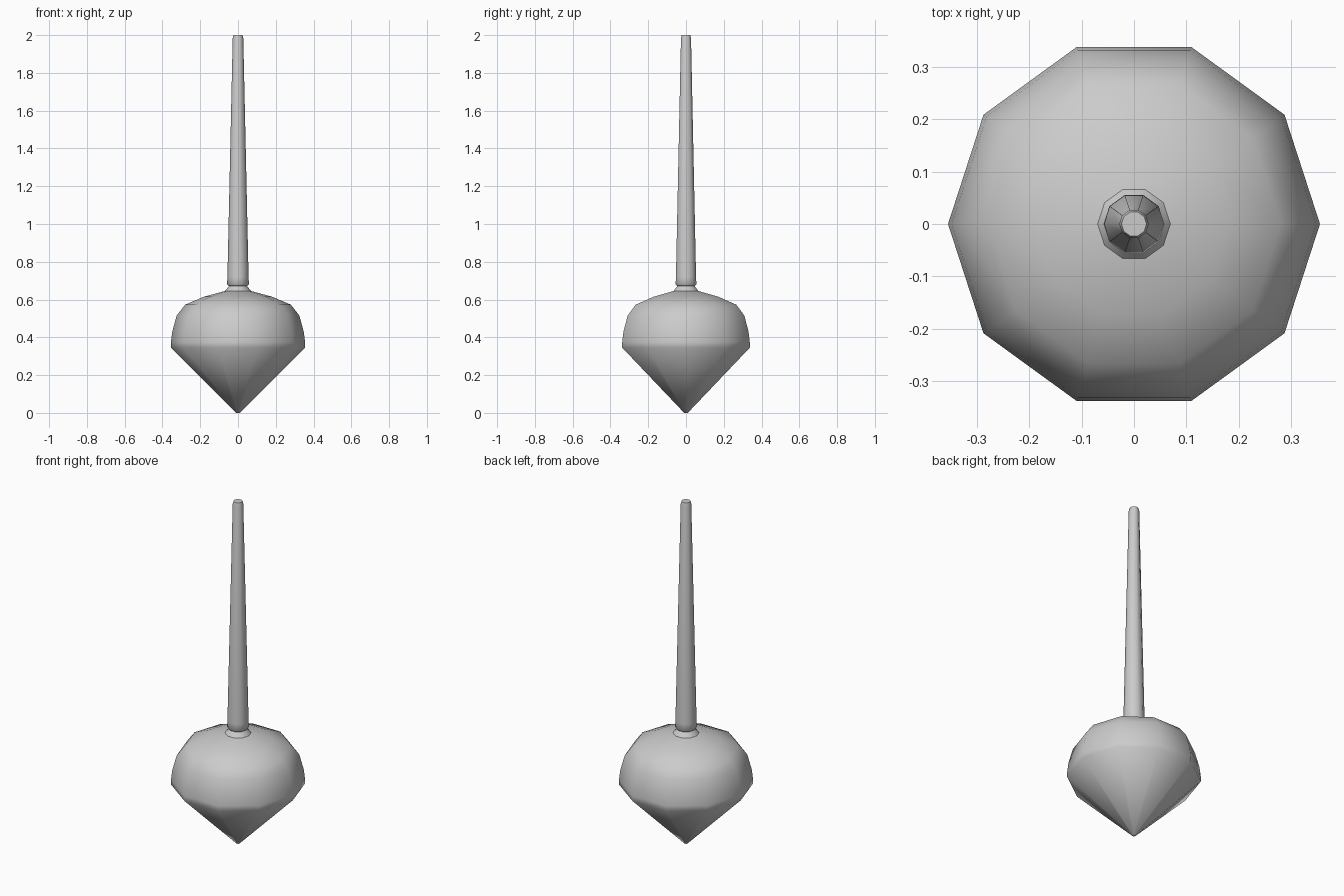
import bpy, bmesh, math

if "Cube" in bpy.data.objects:
    bpy.data.objects.remove(bpy.data.objects["Cube"])

SIDES = 10


def lathe(name, profile, angle):
    """Revolve (radius, z) points around z and close both ends."""
    bm = bmesh.new()
    rings = []
    for r, z in profile:
        rings.append([bm.verts.new((r * math.cos(2 * math.pi * i / SIDES),
                                    r * math.sin(2 * math.pi * i / SIDES), z))
                      for i in range(SIDES)])
    for a, b in zip(rings, rings[1:]):
        for i in range(SIDES):
            j = (i + 1) % SIDES
            bm.faces.new((a[i], a[j], b[j], b[i]))
    bm.faces.new(rings[0][::-1])
    bm.faces.new(rings[-1])
    mesh = bpy.data.meshes.new(name)
    bm.to_mesh(mesh)
    bm.free()
    obj = bpy.data.objects.new(name, mesh)
    bpy.context.collection.objects.link(obj)
    bpy.ops.object.select_all(action='DESELECT')
    obj.select_set(True)
    bpy.context.view_layer.objects.active = obj
    bpy.ops.object.shade_smooth_by_angle(angle=math.radians(angle))
    return obj


# Pointed body with domed shoulder
lathe("body", [(0.01, 0), (0.355, 0.345), (0.355, 0.375), (0.348, 0.43),
               (0.325, 0.515), (0.28, 0.573), (0.18, 0.615), (0.07, 0.645)], 60)

# Small collar under the stem
lathe("collar", [(0.071, 0.643), (0.05, 0.669), (0.045, 0.675)], 60)

# Tapered stem with softened ends
lathe("stem", [(0.049, 0.671), (0.058, 0.68), (0.056, 0.72),
               (0.028, 1.985), (0.024, 2.0)], 60)
